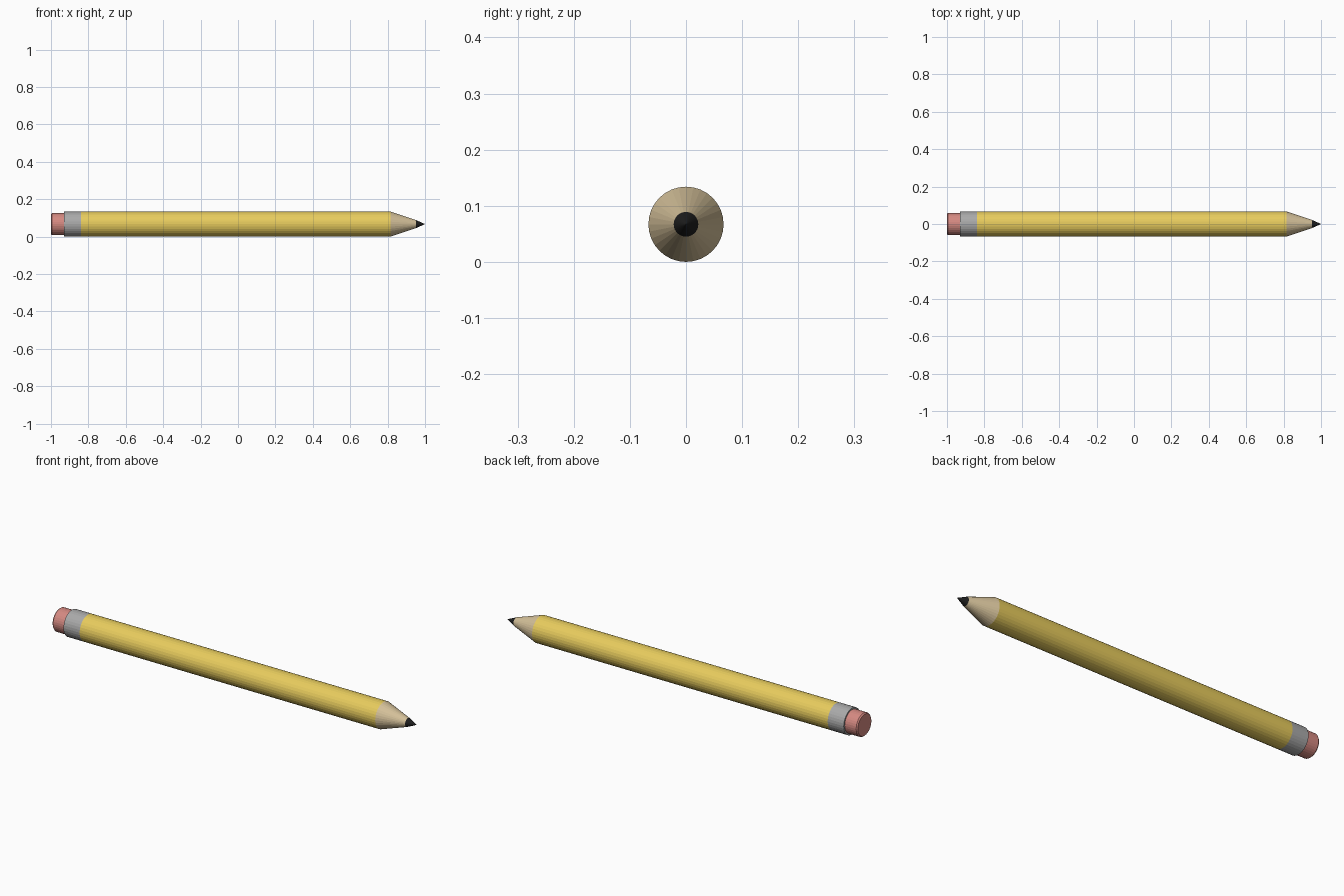
import bpy, bmesh, math

SIDES = 32
R = 0.067  # barrel radius, also the height of the axis

cube = bpy.data.objects.get("Cube")
if cube:
    bpy.data.objects.remove(cube, do_unlink=True)


def material(name, rgb):
    m = bpy.data.materials.new(name)
    m.use_nodes = True
    color = (*rgb, 1.0)
    m.diffuse_color = color
    bsdf = next(n for n in m.node_tree.nodes if n.type == "BSDF_PRINCIPLED")
    bsdf.inputs["Base Color"].default_value = color
    bsdf.inputs["Roughness"].default_value = 0.6
    return m


def turned(name, profile, mat):
    """Lathe (x, radius) points around the long axis; zero radius closes an end."""
    bm = bmesh.new()
    rings = []
    for x, r in profile:
        if r == 0:
            rings.append([bm.verts.new((x, 0, R))] * SIDES)
            continue
        angles = [math.tau * i / SIDES for i in range(SIDES)]
        rings.append([bm.verts.new((x, r * math.cos(a), R + r * math.sin(a)))
                      for a in angles])
    for a, b in zip(rings, rings[1:]):
        for i in range(SIDES):
            j = (i + 1) % SIDES
            corners = list(dict.fromkeys((a[i], a[j], b[j], b[i])))
            bm.faces.new(corners)
    bmesh.ops.recalc_face_normals(bm, faces=bm.faces)
    mesh = bpy.data.meshes.new(name)
    bm.to_mesh(mesh)
    bm.free()
    mesh.materials.append(mat)
    obj = bpy.data.objects.new(name, mesh)
    bpy.context.collection.objects.link(obj)
    return obj


yellow = material("yellow paint", (0.80, 0.60, 0.11))
wood = material("bare wood", (0.66, 0.53, 0.32))
graphite = material("graphite", (0.013, 0.013, 0.013))
metal = material("grey metal", (0.40, 0.40, 0.40))
pink = material("pink rubber", (0.66, 0.25, 0.22))

# Eraser with a softened rim
turned("eraser", [(-1, 0), (-1, 0.054), (-0.994, 0.059), (-0.93, 0.059)], pink)
# Metal band with its end rim
turned("ferrule", [(-0.93, 0.058), (-0.93, R), (-0.84, R)], metal)
# Painted barrel
turned("barrel", [(-0.84, R), (0.815, R)], yellow)
# Sharpened wood and lead point
turned("wood_cone", [(0.815, R), (0.951, 0.022)], wood)
turned("lead_tip", [(0.951, 0.022), (1, 0)], graphite)
